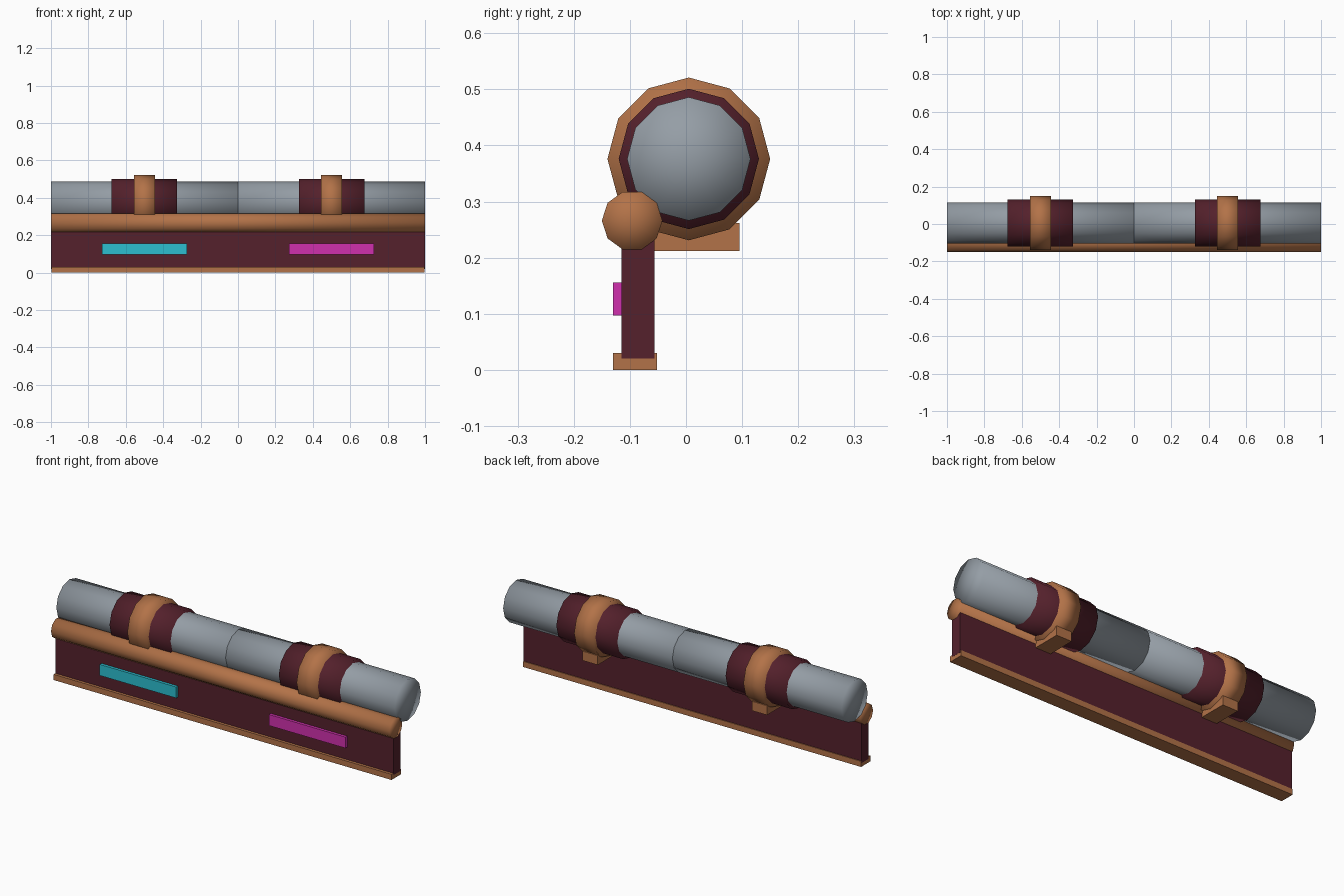
import bpy, bmesh
from math import cos, sin, pi

if "Cube" in bpy.data.objects:
    bpy.data.objects.remove(bpy.data.objects["Cube"], do_unlink=True)


def material(name, rgb):
    m = bpy.data.materials.new(name)
    m.use_nodes = True
    m.diffuse_color = (*rgb, 1)
    m.node_tree.nodes["Principled BSDF"].inputs["Base Color"].default_value = (*rgb, 1)
    return m


COPPER = material("copper", (0.45, 0.17, 0.065))
MAROON = material("maroon", (0.09, 0.015, 0.025))
STEEL = material("steel grey", (0.30, 0.34, 0.38))
CYAN = material("cyan", (0.025, 0.52, 0.63))
MAGENTA = material("magenta", (0.63, 0.03, 0.42))


def finish(name, bm, mat, smooth):
    bmesh.ops.recalc_face_normals(bm, faces=bm.faces)
    for f in bm.faces:
        f.smooth = smooth
    mesh = bpy.data.meshes.new(name)
    bm.to_mesh(mesh)
    bm.free()
    mesh.materials.append(mat)
    bpy.context.collection.objects.link(bpy.data.objects.new(name, mesh))


def box(name, x, y, z, mat):
    """Box given by its (low, high) extent on each axis."""
    bm = bmesh.new()
    bmesh.ops.create_cube(bm, size=1)
    for v in bm.verts:
        v.co = [sum(r) / 2 + c * (r[1] - r[0]) for r, c in zip((x, y, z), v.co)]
    finish(name, bm, mat, False)


def tube(name, x, y, z, radius, sides, mat):
    """Softly shaded cylinder along x, with fan caps."""
    bm = bmesh.new()
    angles = [2 * pi * i / sides for i in range(sides)]
    rings = [[bm.verts.new((end, y + radius * cos(a), z + radius * sin(a)))
              for a in angles] for end in x]
    hubs = [bm.verts.new((end, y, z)) for end in x]
    for i in range(sides):
        j = (i + 1) % sides
        bm.faces.new((rings[0][i], rings[0][j], rings[1][j], rings[1][i]))
        for ring, hub in zip(rings, hubs):
            bm.faces.new((ring[i], ring[j], hub))
    finish(name, bm, mat, True)


# Upright panel with its foot and top rail
box("base_trim", (-0.998, 0.998), (-0.13, -0.052), (0, 0.03), COPPER)
box("side_panel", (-0.999, 0.999), (-0.115, -0.056), (0.02, 0.26), MAROON)
tube("top_rail", (-1, 1), -0.096, 0.266, 0.054, 10, COPPER)

PIPE_Y, PIPE_Z = 0.005, 0.376
for side, s, plate in (("right", -1, CYAN), ("left", 1, MAGENTA)):
    # Pipe section from the middle to the end
    tube("pipe_" + side, sorted((0, s)), PIPE_Y, PIPE_Z, 0.11, 12, STEEL)

    def span(half):
        return (s * 0.5 - half, s * 0.5 + half)

    # Sleeve, clamp ring and the bracket that carries them
    tube("sleeve_" + side, span(0.175), PIPE_Y, PIPE_Z, 0.125, 12, MAROON)
    tube("clamp_ring_" + side, span(0.056), PIPE_Y, PIPE_Z, 0.145, 12, COPPER)
    box("bracket_" + side, span(0.045), (-0.096, 0.095), (0.212, 0.262), COPPER)
    # Coloured front plate
    box("front_plate_" + side, span(0.226), (-0.13, -0.11), (0.097, 0.156), plate)
